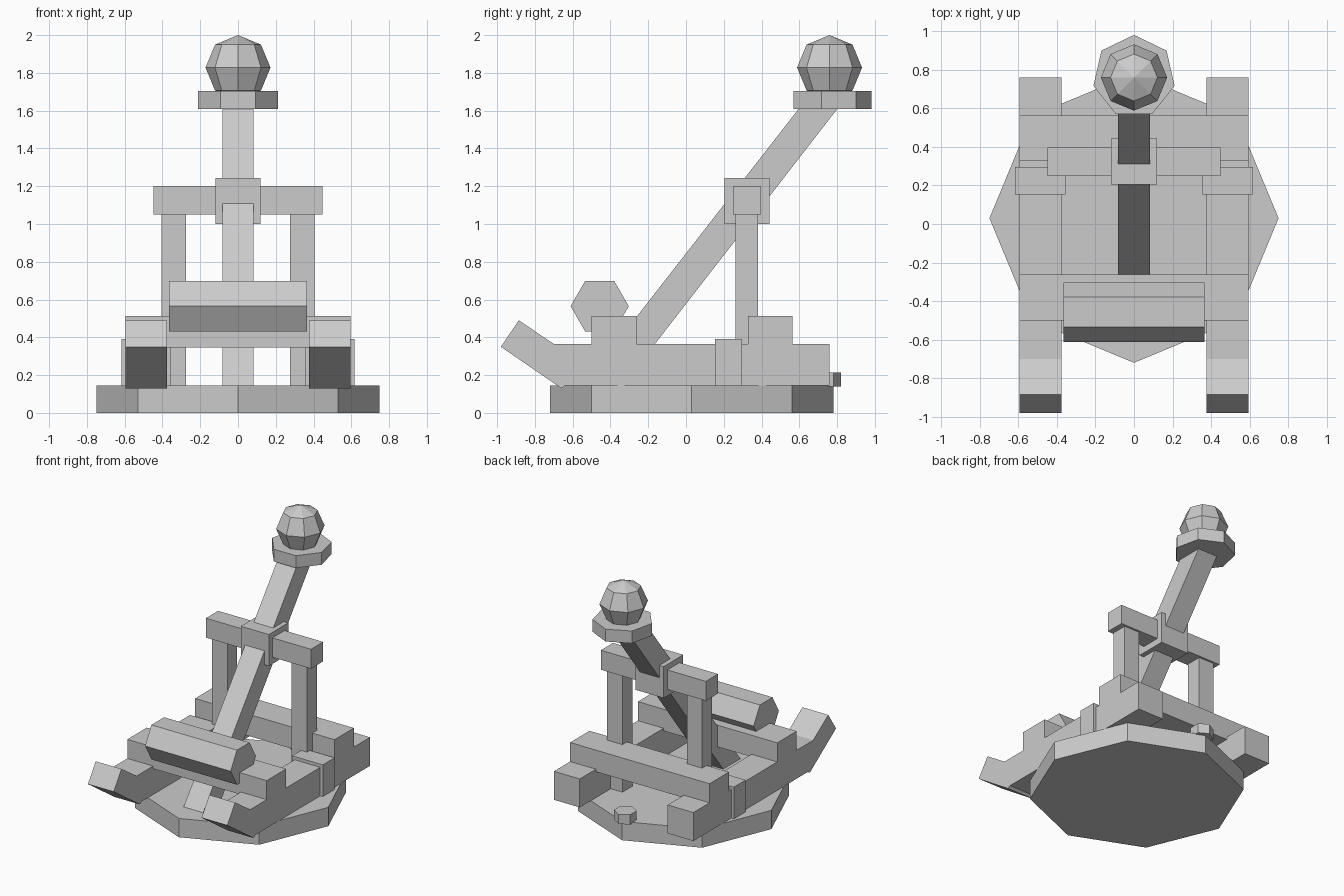
import bpy, bmesh, math

if "Cube" in bpy.data.objects:
    bpy.data.objects.remove(bpy.data.objects["Cube"])


def make(name, bm):
    bmesh.ops.recalc_face_normals(bm, faces=bm.faces[:])
    me = bpy.data.meshes.new(name)
    bm.to_mesh(me)
    bm.free()
    ob = bpy.data.objects.new(name, me)
    bpy.context.collection.objects.link(ob)
    return ob


def extrude(name, pts, axis, a, b):
    """Extrude a closed profile along axis 'X' (pts = y,z) or 'Z' (pts = x,y)."""
    bm = bmesh.new()
    at = (lambda p, t: (t, p[0], p[1])) if axis == 'X' else (lambda p, t: (p[0], p[1], t))
    lo = [bm.verts.new(at(p, a)) for p in pts]
    hi = [bm.verts.new(at(p, b)) for p in pts]
    bm.faces.new(lo)
    bm.faces.new(hi)
    n = len(pts)
    for i in range(n):
        j = (i + 1) % n
        bm.faces.new((lo[i], lo[j], hi[j], hi[i]))
    return make(name, bm)


def box(name, x, y, z):
    return extrude(name, [(y[0], z[0]), (y[1], z[0]), (y[1], z[1]), (y[0], z[1])], 'X', *x)


def ngon(n, cx, cy, r, start):
    return [(cx + r * math.cos(math.radians(start) + math.tau * i / n),
             cy + r * math.sin(math.radians(start) + math.tau * i / n)) for i in range(n)]


def mirrored(ob):
    ob.modifiers.new("Mirror", 'MIRROR').use_bisect_axis[0] = False
    return ob


# Octagonal stand and rear peg
extrude("base", ngon(8, 0, 0.03, 0.75, 0), 'Z', 0, 0.145)
extrude("base_peg", ngon(6, 0, 0.74, 0.08, 90), 'Z', 0.14, 0.215)

# Side rails with upturned front ends, and their collars
rail = [(0.76, 0.145), (0.76, 0.365), (-0.70, 0.365), (-0.885, 0.49),
        (-0.98, 0.35), (-0.66, 0.13), (-0.64, 0.145)]
mirrored(extrude("side_rails", rail, 'X', 0.375, 0.595))
mirrored(box("rail_collars", (0.355, 0.617), (0.153, 0.297), (0.145, 0.39)))

# Cross beams
for name, y in (("front_beam", (-0.50, -0.263)), ("rear_beam", (0.327, 0.563))):
    box(name, (-0.595, 0.595), y, (0.345, 0.512))

# Uprights, pivot bar and pivot block
mirrored(box("uprights", (0.275, 0.405), (0.262, 0.382), (0.14, 1.10)))
box("pivot_bar", (-0.448, 0.448), (0.25, 0.398), (1.05, 1.2))
box("pivot_block", (-0.12, 0.12), (0.205, 0.443), (1.0, 1.243))

# Throwing arm
arm = [(-0.58, 0.10), (-0.37, 0.10), (0.825, 1.64), (0.62, 1.64)]
extrude("throwing_arm", arm, 'X', -0.083, 0.083)

# Hexagonal padded roller
extrude("roller", ngon(6, -0.457, 0.565, 0.154, 0), 'X', -0.365, 0.365)

# Seven-sided cup plate and ball
extrude("cup", ngon(7, 0, 0.765, 0.216, 90), 'Z', 1.61, 1.705)
bm = bmesh.new()
bmesh.ops.create_uvsphere(bm, u_segments=8, v_segments=4, radius=0.172)
bmesh.ops.translate(bm, verts=bm.verts[:], vec=(0, 0.76, 1.828))
make("ball", bm)
